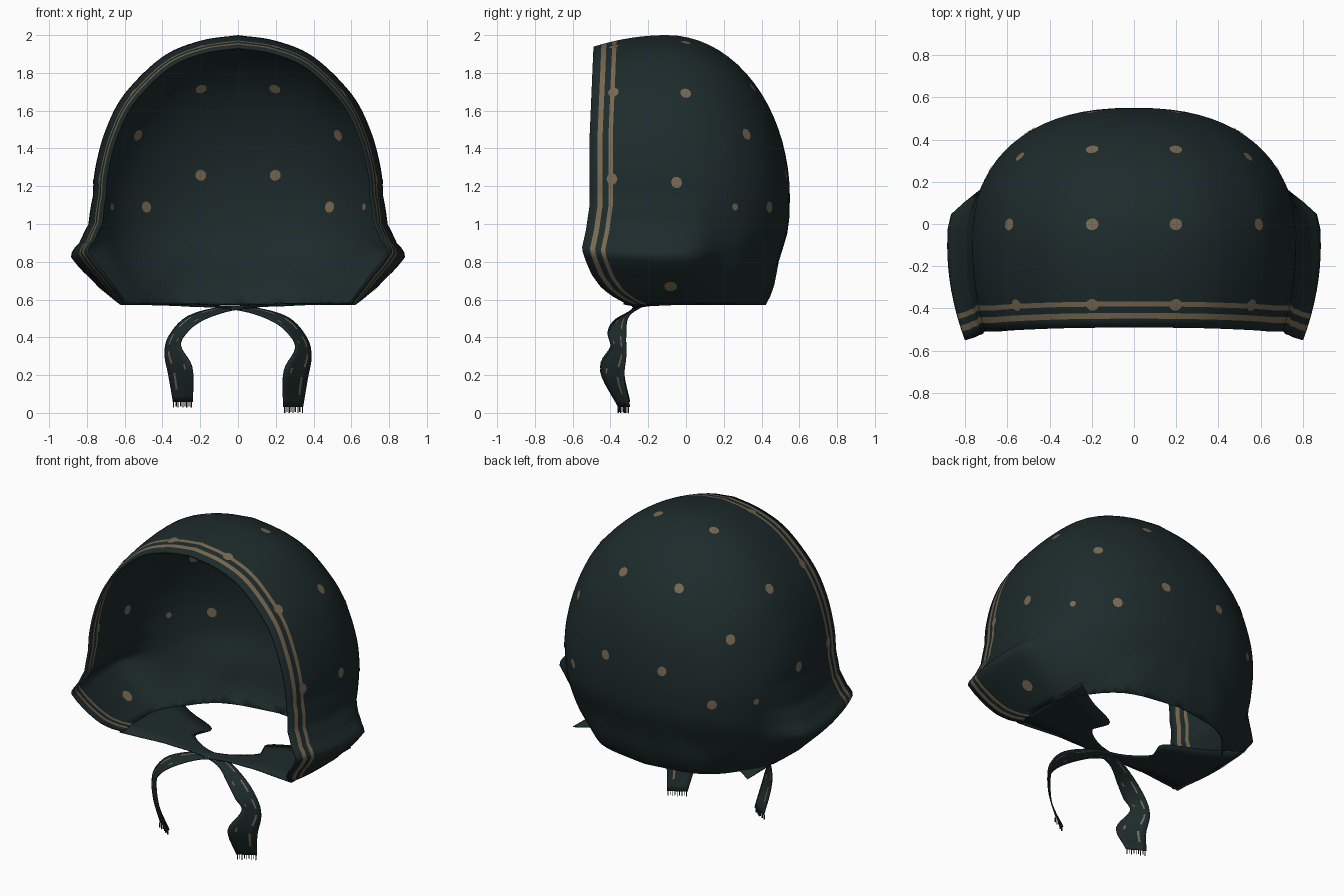
import bpy, bmesh, math
from mathutils import Vector
from mathutils.bvhtree import BVHTree

if "Cube" in bpy.data.objects:
    bpy.data.objects.remove(bpy.data.objects["Cube"])


def material(name, color):
    m = bpy.data.materials.new(name)
    m.diffuse_color = (*color, 1)
    m.use_nodes = True
    m.node_tree.nodes["Principled BSDF"].inputs["Base Color"].default_value = m.diffuse_color
    return m


CLOTH = material("dark teal cloth", (0.0125, 0.0235, 0.0245))
TRIM = material("tan trim", (0.185, 0.14, 0.082))


def lerp_table(table, z):
    """Piecewise linear lookup, keys descending."""
    if z >= table[0][0]:
        return table[0][1]
    for (a, va), (b, vb) in zip(table, table[1:]):
        if z >= b:
            return vb + (va - vb) * (z - b) / (a - b)
    return table[-1][1]


def spline(points, sub):
    """Catmull-Rom curve through the points."""
    p = [Vector(q) for q in points]
    p = [p[0] * 2 - p[1]] + p + [p[-1] * 2 - p[-2]]
    out = []
    for a, b, c, d in zip(p, p[1:], p[2:], p[3:]):
        for i in range(sub):
            t = i / sub
            out.append(0.5 * (2 * b + (c - a) * t + (2 * a - 5 * b + 4 * c - d) * t * t
                              + (3 * b - a - 3 * c + d) * t ** 3))
    return out + [p[-2]]


def finish(name, bm, thickness=0.0):
    me = bpy.data.meshes.new(name)
    bm.to_mesh(me)
    ob = bpy.data.objects.new(name, me)
    bpy.context.collection.objects.link(ob)
    me.materials.append(CLOTH)
    me.materials.append(TRIM)
    if thickness:
        s = ob.modifiers.new("thickness", 'SOLIDIFY')
        s.thickness = thickness
        s.offset = -1
    bpy.ops.object.select_all(action='DESELECT')
    ob.select_set(True)
    bpy.context.view_layer.objects.active = ob
    bpy.ops.object.shade_smooth_by_angle(angle=math.radians(50))
    return ob


def ramp(t):
    t = min(1, max(0, t))
    return t * t * (3 - 2 * t)


# ---- Hood: rings around the y axis, closing at the back of the head ----
MID, YC, YBACK = 1.14, -0.10, 0.55
half = spline([(0, 0, 2.0), (.2, 0, 1.97), (.4, 0, 1.885), (.6, 0, 1.69), (.7, 0, 1.5),
               (.755, 0, 1.3), (.768, 0, 1.15), (.762, 0, 1.0), (.74, 0, .85),
               (.68, 0, .7), (.58, 0, .57), (.4, 0, .4), (0, 0, .3)], 6)
outline = half + [Vector((-p.x, 0, p.z)) for p in reversed(half[1:-1])]
FRONT = [(2.0, -.49), (1.5, -.51), (1.1, -.51), (.95, -.53), (.84, -.552), (.77, -.53),
         (.7, -.50), (.64, -.455), (.6, -.40), (.57, -.33), (.5, -.27)]
FLARE = [(1.15, 0), (1.0, .03), (.9, .09), (.86, .135), (.825, .152), (.77, .128),
         (.7, .09), (.57, .04), (.4, 0)]
TRIM_STEPS = [0, .042, .069, .1, .123]
FRONT_ROWS = 6
BACK_ROWS = 18


def ring_point(p, row):
    front = lerp_table(FRONT, p.z)
    nt = len(TRIM_STEPS)
    if row < nt + FRONT_ROWS:
        if row < nt:
            y = front + TRIM_STEPS[row]
        else:
            start = front + TRIM_STEPS[-1]
            y = start + (YC - start) * (row - nt + 1) / FRONT_ROWS
        s = 1 - .075 * ((YC - y) / .4) ** 2
    else:
        a = (row - nt - FRONT_ROWS + 1) / BACK_ROWS * math.pi / 2
        c = (p.z - MID) / math.hypot(p.x, p.z - MID)
        n = 2.35 - .35 * c if c > 0 else 2.35
        y = YC + (YBACK - YC) * math.sin(a) ** (2 / n)
        s = max(0, math.cos(a)) ** (2 / n) if row < nt + FRONT_ROWS + BACK_ROWS - 1 else 0
    k = ramp((.22 - y) / .2)          # cheek flare dies out toward the back
    x = p.x + math.copysign(lerp_table(FLARE, p.z) * k, p.x) if abs(p.x) > .01 else p.x
    z = MID + (p.z - MID) * s
    # slight hollow at the nape
    y -= .025 * ramp((y - .2) / .25) * math.exp(-((z - .8) / .12) ** 2)
    return Vector((x * s, y, z))


CUT = .572
bm = bmesh.new()
rows = [[bm.verts.new(ring_point(p, r)) for p in outline]
        for r in range(len(TRIM_STEPS) + FRONT_ROWS + BACK_ROWS)]
for r, (lo, hi) in enumerate(zip(rows, rows[1:])):
    for i in range(len(outline)):
        j = (i + 1) % len(outline)
        f = bm.faces.new((lo[i], lo[j], hi[j], hi[i]))
        f.material_index = 1 if r in (1, 3) else 0
bmesh.ops.remove_doubles(bm, verts=bm.verts, dist=1e-5)
# open neck
bmesh.ops.bisect_plane(bm, geom=bm.verts[:] + bm.edges[:] + bm.faces[:], dist=1e-5,
                       plane_co=(0, 0, CUT), plane_no=(0, 0, 1), clear_inner=True)
bmesh.ops.recalc_face_normals(bm, faces=bm.faces)
if sum(f.normal.dot(f.calc_center_median() - Vector((0, 0, MID))) for f in bm.faces) < 0:
    bmesh.ops.reverse_faces(bm, faces=bm.faces)
bm.normal_update()
tree = BVHTree.FromBMesh(bm)
THICK = .012
finish("hood", bm, THICK)
bm.free()

# ---- Dots: thin patches that follow the cloth, inside and outside ----
DOTS = [(.2, .53, 1.26), (.2, .36, 1.73), (.55, .33, 1.48), (.48, .42, 1.09),
        (.2, 0, 1.97), (.6, 0, 1.7), (.77, -.05, 1.22), (.76, -.08, .65),
        (.2, -.385, 1.95), (.56, -.385, 1.7), (.75, -.395, 1.24), (.7, .27, 1.09)]
bm = bmesh.new()
for side in (1, -1):
    for x, y, z in DOTS:
        co, no, _, _ = tree.find_nearest(Vector((x * side, y, z)))
        u = no.cross(Vector((0, 1, .3))).normalized()
        v = no.cross(u)
        size = .034 if z < .7 else .018 if y == .27 else .029
        for shift in (.003, -THICK - .003):
            def place(q):
                c, n, _, _ = tree.find_nearest(q)
                return bm.verts.new(c + n * shift)
            mid = place(co)
            rim = []
            for i in range(10):
                a = i * math.tau / 10
                rim.append(place(co + (u * math.cos(a) * 1.08 + v * math.sin(a)) * size))
            for i in range(10):
                f = bm.faces.new((mid, rim[i], rim[(i + 1) % 10]))
                f.normal_update()
                if f.normal.dot(no) * shift < 0:
                    f.normal_flip()
                f.material_index = 1
finish("dots", bm)
bm.free()

# ---- Ties: chin flap narrowing to a ribbon that crosses over and hangs ----
EDGE_A = [(-.62, .26, .582), (-.42, .13, .58), (-.2, .02, .578), (-.23, -.1, .575),
          (-.1, -.2, .57), (.1, -.25, .557), (.27, -.31, .505), (.365, -.32, .4),
          (.39, -.32, .3), (.37, -.33, .18), (.345, -.3, .03)]
EDGE_B = [(-.61, -.33, .58), (-.46, -.31, .576), (-.33, -.29, .572), (-.26, -.285, .568),
          (-.09, -.28, .56), (.06, -.3, .535), (.19, -.38, .485), (.27, -.415, .42),
          (.305, -.4, .34), (.245, -.455, .22), (.24, -.36, .03)]
ACROSS = [0, .22, .3, .7, .77, 1]
for side, name, lift in ((1, "right_tie", 0), (-1, "left_tie", .025)):
    bm = bmesh.new()
    a, b = spline(EDGE_A, 5), spline(EDGE_B, 5)

    def fit(q):
        drop = min(1, max(0, (.57 - q.z) / .5))
        return (q.x * side, q.y, q.z + lift * drop + (.003 if side < 0 else 0))
    grid = [[bm.verts.new(fit(p.lerp(q, t))) for t in ACROSS] for p, q in zip(a, b)]
    for r, (lo, hi) in enumerate(zip(grid, grid[1:])):
        for i in range(len(ACROSS) - 1):
            f = bm.faces.new((lo[i], lo[i + 1], hi[i + 1], hi[i]))
            # broken stitched line along the hanging part
            if r > 22 and ((i == 1 and r % 5 < 3) or (i == 3 and r % 7 == 2)):
                f.material_index = 1
    # fringe threads
    for i in range(9):
        p = Vector(fit(a[-1].lerp(b[-1], (i + .3) / 9)))
        q = Vector(fit(a[-1].lerp(b[-1], (i + .6) / 9)))
        down = Vector((0, 0, -.03 + .006 * (i % 2)))
        bm.faces.new([bm.verts.new(c) for c in (p, q, q + down, p + down)])
    bmesh.ops.recalc_face_normals(bm, faces=bm.faces)
    finish(name, bm, .006)
    bm.free()
